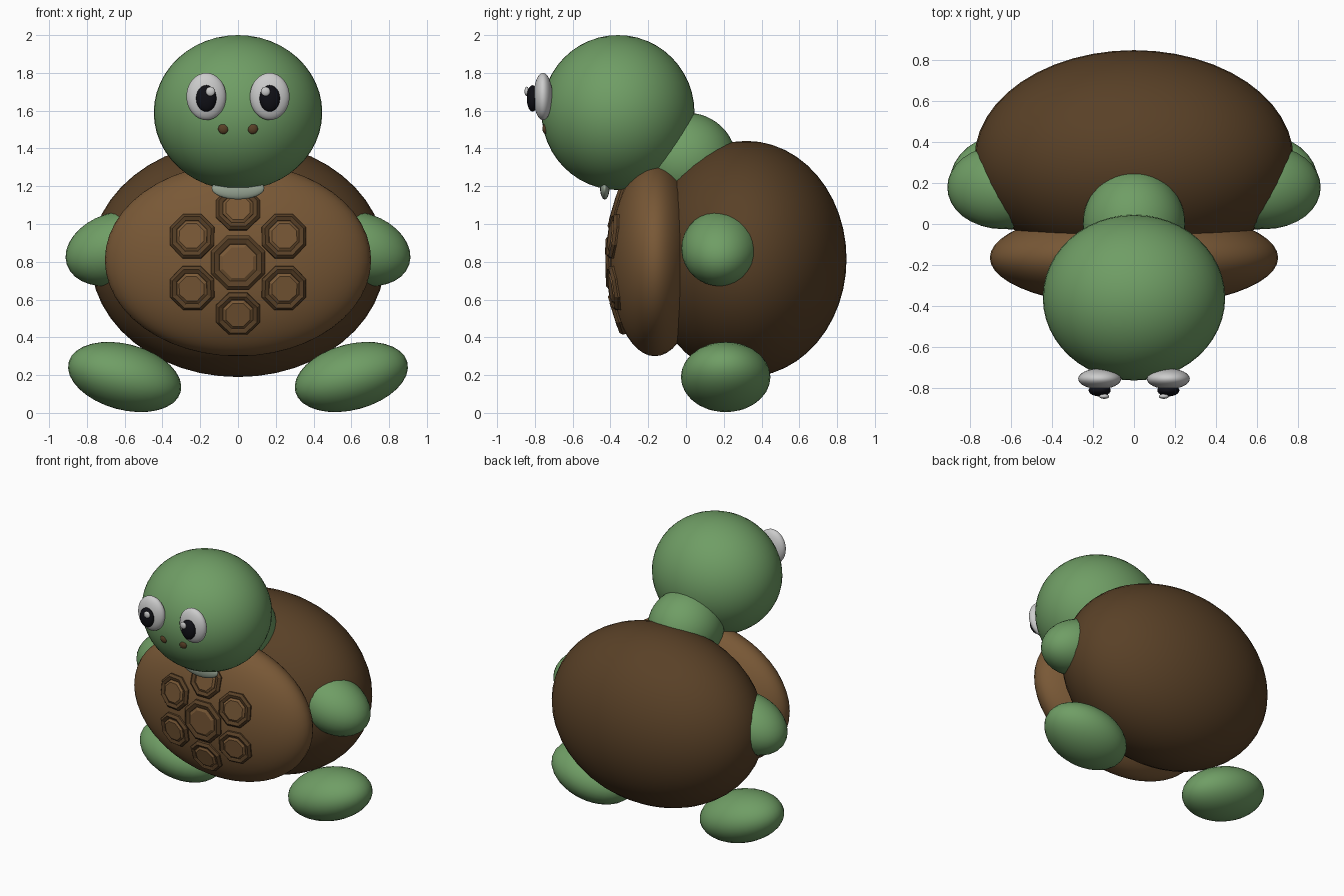
import bpy, bmesh
from math import radians, sqrt, sin, cos, pi
from mathutils import Vector

if "Cube" in bpy.data.objects:
    bpy.data.objects.remove(bpy.data.objects["Cube"])


def mat(name, rgb):
    m = bpy.data.materials.new(name)
    m.diffuse_color = (*rgb, 1)
    m.use_nodes = True
    m.node_tree.nodes["Principled BSDF"].inputs["Base Color"].default_value = m.diffuse_color
    return m


GREEN = mat("green skin", (0.16, 0.34, 0.13))
SHELL = mat("dark shell", (0.10, 0.052, 0.02))
BELLY = mat("belly brown", (0.19, 0.098, 0.037))
WHITE = mat("eye white", (0.8, 0.8, 0.8))
BLACK = mat("pupil black", (0.005, 0.005, 0.008))
PALE = mat("pale chin", (0.35, 0.42, 0.33))


def ellipsoid(name, loc, radii, material, tilt=0, seg=48):
    bpy.ops.mesh.primitive_uv_sphere_add(segments=seg, ring_count=seg // 2, radius=1,
                                         location=loc, rotation=(0, radians(tilt), 0))
    o = bpy.context.object
    o.name = name
    o.scale = radii
    o.data.materials.append(material)
    bpy.ops.object.shade_smooth()
    return o


def pair(name, loc, radii, material, tilt=0, seg=32):
    for s, side in ((1, "left"), (-1, "right")):
        ellipsoid(f"{name}_{side}", (s * loc[0], loc[1], loc[2]), radii, material, s * tilt, seg)


def lathe(name, profile, loc, normal, material, sides=8):
    """Revolve (radius, height) points around the given normal."""
    bm = bmesh.new()
    rings = []
    for r, h in profile:
        rings.append([bm.verts.new((r * cos((i + .5) * 2 * pi / sides),
                                    r * sin((i + .5) * 2 * pi / sides), h))
                      for i in range(sides)])
    for a, b in zip(rings, rings[1:]):
        for i in range(sides):
            j = (i + 1) % sides
            bm.faces.new((a[i], a[j], b[j], b[i]))
    bm.faces.new(rings[-1])
    bm.faces.new(rings[0][::-1])
    me = bpy.data.meshes.new(name)
    bm.to_mesh(me)
    bm.free()
    me.materials.append(material)
    o = bpy.data.objects.new(name, me)
    bpy.context.collection.objects.link(o)
    o.location = loc
    o.rotation_euler = normal.to_track_quat('Z', 'Y').to_euler()
    return o


# Body
ellipsoid("shell", (0, 0.32, 0.815), (0.78, 0.53, 0.625), SHELL)
B_LOC, B_RAD = Vector((0, -0.165, 0.81)), Vector((0.705, 0.24, 0.51))
ellipsoid("belly_plate", B_LOC, B_RAD, BELLY)

# Head and neck
ellipsoid("neck", (0, 0, 1.34), (0.25, 0.265, 0.25), GREEN)
ellipsoid("head", (0, -0.36, 1.59), (0.446, 0.405, 0.41), GREEN)
ellipsoid("chin", (0, -0.43, 1.19), (0.14, 0.025, 0.06), PALE, seg=24)

# Limbs
pair("arm", (0.645, 0.18, 0.87), (0.275, 0.205, 0.19), GREEN, 18)
pair("foot", (0.6, 0.21, 0.19), (0.307, 0.237, 0.174), GREEN, -15)

# Face
pair("eye", (0.168, -0.757, 1.675), (0.105, 0.05, 0.125), WHITE)
pair("pupil", (0.168, -0.813, 1.665), (0.054, 0.03, 0.07), BLACK, seg=24)
pair("glint", (0.146, -0.843, 1.702), (0.025, 0.012, 0.025), WHITE, seg=16)
pair("nostril", (0.077, -0.742, 1.505), (0.029, 0.018, 0.029), SHELL, seg=16)

# Octagonal scutes set into the belly plate
SPOTS = [(0, 0.795, 0.155), (0, 1.08, 0.125), (0, 0.525, 0.125),
         (0.243, 0.935, 0.127), (-0.243, 0.935, 0.127),
         (0.243, 0.66, 0.127), (-0.243, 0.66, 0.127)]
for n, (x, z, r) in enumerate(SPOTS):
    u, w = x / B_RAD.x, (z - B_LOC.z) / B_RAD.z
    v = -sqrt(1 - u * u - w * w)
    loc = (x, B_LOC.y + v * B_RAD.y, z)
    nor = Vector((u / B_RAD.x, v / B_RAD.y, w / B_RAD.z)).normalized()
    lathe(f"scute_rim_{n}", [(r, -0.03), (r, 0.004), (r * .87, 0.02), (r * .72, 0.014), (r * .66, 0.006)],
          loc, nor, SHELL)
    lathe(f"scute_center_{n}", [(r * .68, -0.02), (r * .68, 0.012), (r * .56, 0.022)],
          loc, nor, BELLY)
